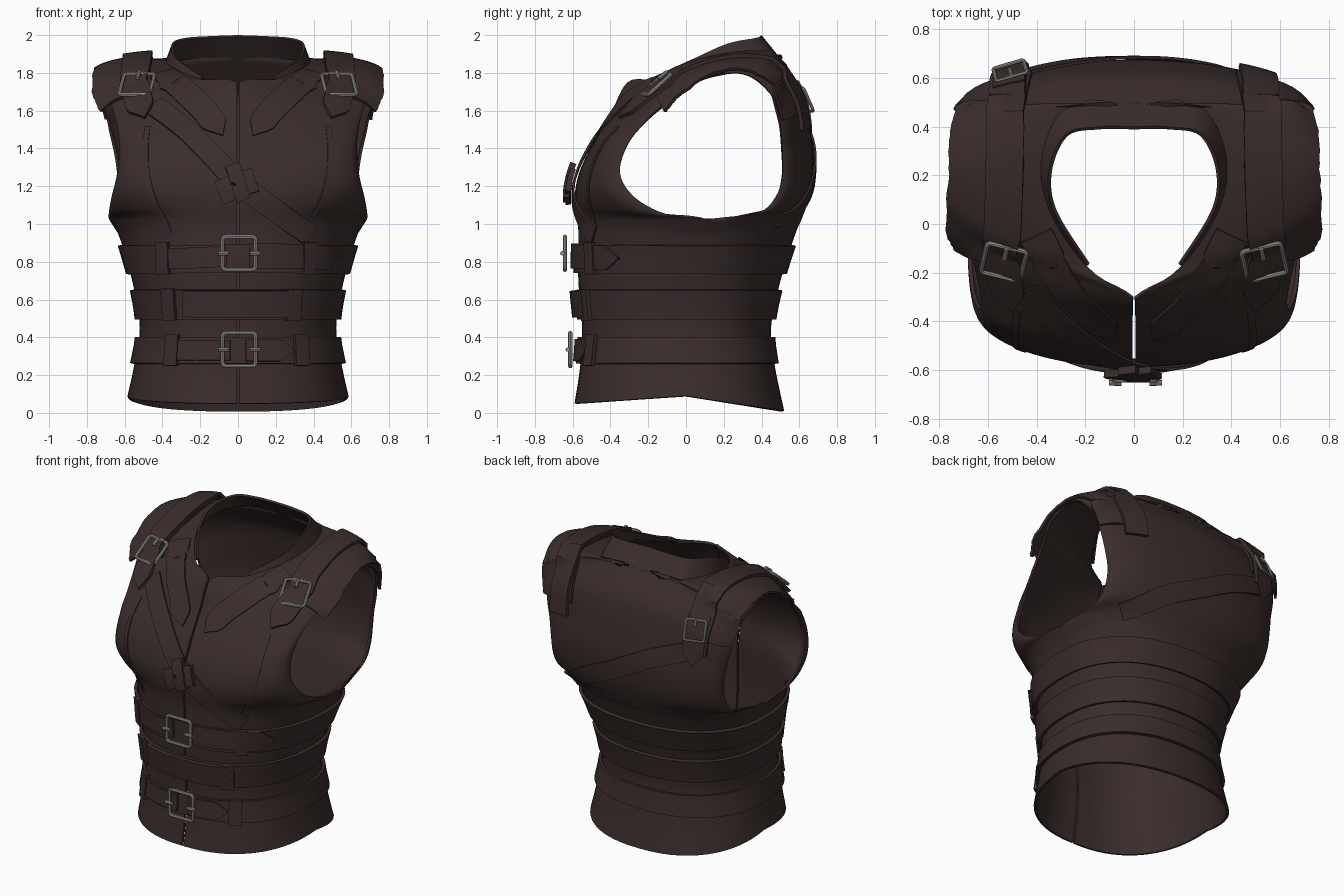
import bpy, bmesh, math
from mathutils import Vector, Matrix
from mathutils.bvhtree import BVHTree

cube = bpy.data.objects.get("Cube")
if cube:
    bpy.data.objects.remove(cube)


def material(name, color):
    mat = bpy.data.materials.new(name)
    mat.use_nodes = True
    mat.diffuse_color = color
    mat.node_tree.nodes["Principled BSDF"].inputs["Base Color"].default_value = color
    return mat


LEATHER = material("dark brown leather", (0.043, 0.026, 0.025, 1))
METAL = material("dull grey metal", (0.3, 0.285, 0.255, 1))


def points(*rows):
    """Points given in hundredths of a unit."""
    return [Vector(r) / 100 for r in rows]


def along(pts, t):
    """Smooth curve through the points, one unit of t per point."""
    last = len(pts) - 1
    i = min(int(t), last - 1)
    f = t - i
    a, b, c, d = (pts[max(0, min(last, i + k))] for k in (-1, 0, 1, 2))
    return b + 0.5 * f * (c - a + f * (2 * a - 5 * b + 4 * c - d + f * (3 * (b - c) + d - a)))


def finish(obj, mat, thickness=0, side=1):
    """Colour the part, thicken it and shade it."""
    obj.data.materials.clear()
    obj.data.materials.append(mat)
    if thickness:
        mod = obj.modifiers.new("thickness", "SOLIDIFY")
        mod.thickness, mod.offset = thickness, side
    bpy.ops.object.select_all(action="DESELECT")
    obj.select_set(True)
    bpy.context.view_layer.objects.active = obj
    bpy.ops.object.convert(target="MESH")
    bpy.ops.object.shade_smooth_by_angle(angle=math.radians(35))


def mesh_part(name, verts, faces, thickness, side=1):
    mesh = bpy.data.meshes.new(name)
    mesh.from_pydata(verts, [], faces)
    bm = bmesh.new()
    bm.from_mesh(mesh)
    bmesh.ops.remove_doubles(bm, verts=bm.verts, dist=0.0012)
    bm.to_mesh(mesh)
    bm.free()
    obj = bpy.data.objects.new(name, mesh)
    bpy.context.collection.objects.link(obj)
    finish(obj, LEATHER, thickness, side)


def grid_faces(rows, cols, closed=False):
    return [(r * cols + c, (r + 1) % rows * cols + c, (r + 1) % rows * cols + c + 1, r * cols + c + 1)
            for r in range(rows if closed else rows - 1) for c in range(cols - 1)]


def mirrored(verts, faces):
    """Add the other half, reflected in x."""
    n = len(verts)
    return (verts + [Vector((-v.x, v.y, v.z)) for v in verts],
            faces + [tuple(i + n for i in reversed(f)) for f in faces])


# Body: each row is an arc from the centre and neck edge to the side and armhole edge
centre = points(
    (1, -59, 5), (1, -56, 25), (1, -55, 45), (1, -57, 70), (1, -57, 95), (1, -57.5, 103),
    (1, -58.5, 110), (1, -58.5, 119), (1, -55.5, 130), (1, -49, 143), (1, -40, 158),
    (1, -31, 175), (20, -17, 177), (35, 6, 183), (38, 27, 187), (30, 46, 188),
    (15, 49.5, 188), (0, 50, 187), (0, 61, 172), (0, 65.5, 152), (0, 67.5, 135), (0, 66.5, 120),
    (0, 64, 110), (0, 61, 102), (0, 58, 95), (0, 50, 70), (0, 45, 45), (0, 47, 25), (0, 52, 1))
flank = points((58.5, 0, 9), (55, -2, 25), (52, -3, 45), (56, 0, 70), (63.5, 8, 95))
armhole = points(
    (68, 10, 102), (68.5, -10, 105), (67, -27, 114), (64, -35, 127), (63, -31, 142),
    (65, -20, 156), (69, -6, 168), (74, 8, 177), (75, 23, 180), (75, 35, 178), (73, 44, 170),
    (72, 47, 165), (70, 49, 158), (68, 50.5, 148), (65.5, 51, 137), (64, 51, 126),
    (64, 48, 115), (65, 38, 106), (68, 10, 102))
outer = flank + armhole + flank[::-1]

STEPS, ACROSS = 5, 18
verts = []
total = (len(centre) - 1) * STEPS + 1
for r in range(total):
    t = r / STEPS
    a, b = along(centre, t), along(outer, t)
    a.x = max(a.x, 0) if t > 11 else 0.006
    if 4 < t < 5 or 23 < t < 24:
        b = flank[-1].lerp(armhole[0], t - 4 if t < 5 else 24 - t)
    # the arc is full at the chest, flatter at the upper back and in front of the shoulder
    power = 0.87 + 1.1 * max(0, 1 - abs(t - 11.2) / 2.2) + 0.12 * max(0, 1 - abs(t - 19) / 4)
    for c in range(ACROSS + 1):
        angle = math.pi / 2 * c / ACROSS
        s, k = math.sin(angle) ** power, max(0, math.cos(angle)) ** power
        verts.append(Vector((a.x + (b.x - a.x) * s, b.y + (a.y - b.y) * k, b.z + (a.z - b.z) * k)))
half_faces = [tuple(reversed(f)) for f in grid_faces(total, ACROSS + 1)]
verts, faces = mirrored(verts, half_faces)
body = BVHTree.FromPolygons(verts, faces)
mesh_part("vest_body", verts, faces, 0.016, -1)

# Standing collar around the back of the neck
collar_top = points((19, -17, 178), (33, 5, 188), (35, 22, 195.5), (28, 37, 198.5), (14, 40, 199.5), (0, 40, 200))
verts = []
for r in range(31):
    base, top = along(centre, 12 + r / 6), along(collar_top, r / 6)
    for k in range(4):
        p = base.lerp(top, k / 3)
        verts.append(Vector((max(p.x, 0), p.y, p.z)))
mesh_part("neck_collar", *mirrored(verts, grid_faces(31, 4)), 0.014, -1)


def strap(name, path, width, lift, thickness=0.016, tip=False, across=5, flip=False):
    """Band laid on the body along a path, with a pointed end if wanted."""
    if flip:
        path = [Vector((-p.x, p.y, p.z)) for p in path]
    count = (len(path) - 1) * 8 + 1
    hits = [body.find_nearest(along(path, i / 8))[:2] for i in range(count)]
    spots = [h[0] for h in hits]
    end, verts = spots[-1], []
    for i, (p, n) in enumerate(hits):
        tangent = (spots[min(i + 1, count - 1)] - spots[max(i - 1, 0)]).normalized()
        sideways = n.cross(tangent).normalized()
        w = width / 2
        if tip:
            w *= max(0.06, min(1, (end - p).length / (width * 0.6)))
        for k in range(across):
            q = p + sideways * w * (2 * k / (across - 1) - 1)
            spot, m = body.find_nearest(q)[:2]
            # past an open edge the band carries on straight
            verts.append(q + m * (lift - (q - spot).dot(m)))
    mesh_part(name, verts, grid_faces(count, across), thickness)


def belt(name, z, height):
    """Ring around the waist."""
    verts = []
    for i in range(72):
        a = (i + 0.5) * math.tau / 72
        ray = Vector((math.cos(a), math.sin(a), 0))
        for k in range(4):
            hit = body.ray_cast(Vector((0, 0, z + height * (k / 3 - 0.5))), ray)[0]
            verts.append(hit + ray * 0.004)
    mesh_part(name, verts, grid_faces(72, 4, True), 0.02)


def buckle(name, spot, size, lift, normal, sideways_prong=False):
    """Rounded square wire frame with a prong."""
    p = body.find_nearest(spot)[0]
    n = Vector(normal).normalized()
    y = Vector((0, 0, 1))
    y = (y - n * y.dot(n)).normalized()
    frame = Matrix((y.cross(n), y, n)).transposed()
    h, r = size / 2, size * 0.1
    ring = []
    for q in range(4):
        a0 = q * math.pi / 2
        mid = Vector((math.cos(a0 + math.pi / 4), math.sin(a0 + math.pi / 4), 0)) * (h - r) * math.sqrt(2)
        ring += [mid + r * Vector((math.cos(a0 + j * math.pi / 6), math.sin(a0 + j * math.pi / 6), 0)) for j in range(4)]
    prong = [Vector((0, h * 1.05, 0.012)), Vector((0, h * 0.35, 0.016))]
    if sideways_prong:
        prong = [Vector((h * 1.25, 0, 0.012)), Vector((h * 0.65, 0, 0.014))]
    stub = [Vector((-v.x, -v.y, v.z)) for v in prong]
    curve = bpy.data.curves.new(name, "CURVE")
    curve.dimensions = "3D"
    curve.bevel_depth, curve.bevel_resolution = size * 0.065, 2
    curve.use_fill_caps = True
    shapes = [(ring, True), (prong, False)] + ([(stub, False)] if sideways_prong else [])
    for shape, cyclic in shapes:
        spline = curve.splines.new("POLY")
        spline.points.add(len(shape) - 1)
        spline.use_cyclic_u = cyclic
        for target, v in zip(spline.points, shape):
            target.co = (*(p + n * lift + frame @ v), 1)
    obj = bpy.data.objects.new(name, curve)
    bpy.context.collection.objects.link(obj)
    finish(obj, METAL)


# Waist belts with tails, keepers and buckles
belt("upper_belt", 0.815, 0.15)
belt("middle_belt", 0.575, 0.155)
belt("lower_belt", 0.33, 0.14)
strap("upper_belt_tail", points((6, -57, 83), (30, -52, 83), (53, -36, 82)), 0.13, 0.025, tip=True)
strap("upper_belt_end", points((-6, -57, 83), (-24, -54, 82), (-40, -46, 82)), 0.11, 0.025)
strap("middle_belt_tail", points((-28, -52, 58), (0, -56, 58), (28, -52, 58)), 0.14, 0.025, 0.025)
strap("lower_belt_tail", points((4, -55, 33), (16, -54, 33), (29, -51, 33)), 0.12, 0.025, tip=True)
strap("lower_belt_end", points((-4, -55, 33), (-20, -54, 33), (-34, -48, 33)), 0.11, 0.025)
for x, z in ((-0.39, 0.82), (0.36, 0.82), (-0.36, 0.575), (0.27, 0.575), (-0.34, 0.33), (0.32, 0.33)):
    spot = Vector((x, -0.48, z))
    rise = Vector((0, 0, 0.085))
    strap("belt_keeper", [spot - rise, spot, spot + rise], 0.075, 0.022, 0.025)
buckle("upper_belt_buckle", Vector((0, -0.57, 0.845)), 0.175, 0.07, (0, -1, 0), True)
buckle("lower_belt_buckle", Vector((0, -0.55, 0.335)), 0.175, 0.06, (0, -1, 0), True)

# Lapels, panel seams and shoulder straps, on both sides
for flip, label, side in ((False, "left", 1), (True, "right", -1)):
    strap(label + "_lapel", points((40, -4, 178), (31, -18, 170), (19, -32, 160), (8, -46, 146)),
          0.14, 0.004, 0.01, tip=True, flip=flip)
    strap(label + "_panel_seam", points((48, -36, 152), (47, -48, 125), (37, -50, 95)),
          0.03, 0.001, 0.005, across=3, flip=flip)
    # Shoulder cover and the strap over it
    strap(label + "_shoulder_cover",
          points((59, -13, 165), (61, 3, 175), (61, 22, 184), (60, 42, 180), (57, 53, 166), (56, 55, 157)),
          0.32, 0.008, 0.016, across=9, flip=flip)
    strap(label + "_shoulder_strap", points((50, 61, 150), (51, 58, 166), (52, 45, 184), (53, 25, 187),
          (53, 5, 179), (52, -12, 167), (47, -29, 150)), 0.15, 0.025, 0.02, tip=True, flip=flip)
    buckle(label + "_shoulder_buckle", Vector((0.52 * side, -0.11, 1.68)), 0.165, 0.05,
           (0.15 * side, -0.64, 0.74))

# Buckle and pointed strap end at the back of the right shoulder
strap("back_strap_tail", points((-51, 56, 174), (-50, 60, 160), (-49, 62, 142)), 0.13, 0.04, 0.012, tip=True)
buckle("back_shoulder_buckle", Vector((-0.5, 0.6, 1.64)), 0.13, 0.055, (-0.25, 0.85, 0.4))

# Diagonal sash, front and back, with its knot
strap("front_sash", points((-44, -25, 161), (-22, -45, 143), (0, -58, 122), (20, -56, 107), (38, -48, 94)), 0.12, 0.008, 0.012)
strap("back_sash", points((-46, 61, 150), (-20, 67, 140), (5, 67, 127), (30, 61, 115), (50, 47, 104)), 0.12, 0.005, 0.012)
strap("sash_knot", points((-10, -59, 116), (0, -59, 120), (9, -59, 123)), 0.12, 0.024, 0.03)
strap("sash_knot_loop", points((-3, -57, 130), (0, -59, 121), (3, -59, 113)), 0.075, 0.03, 0.034)
